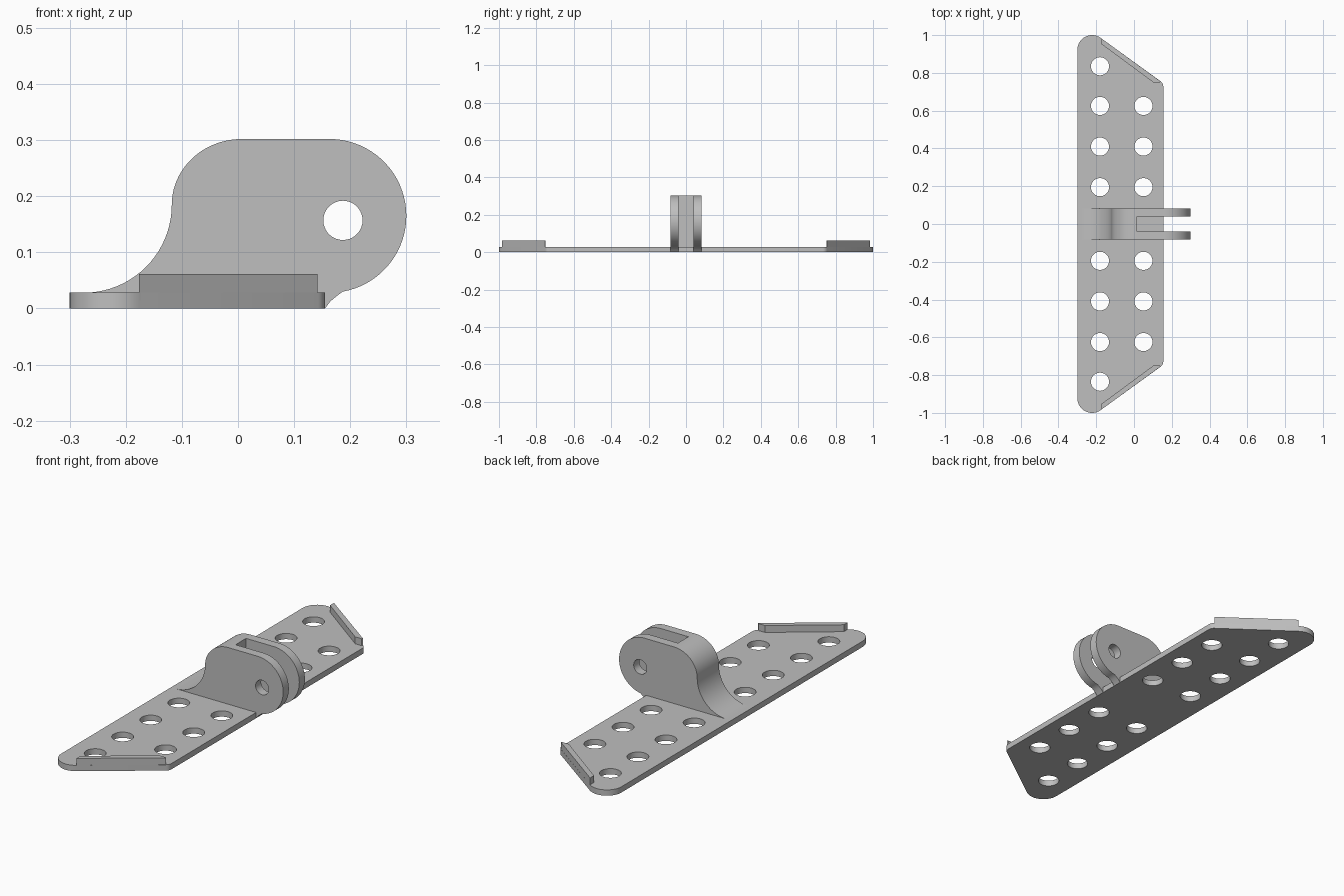
import bpy, bmesh, math
from mathutils import Matrix, Vector

cube = bpy.data.objects.get("Cube")
if cube:
    bpy.data.objects.remove(cube, do_unlink=True)

grey = bpy.data.materials.new("plain grey")
grey.use_nodes = True
COLOUR = (0.52, 0.52, 0.52, 1)
grey.diffuse_color = COLOUR
grey.node_tree.nodes["Principled BSDF"].inputs["Base Color"].default_value = COLOUR


def arc(cx, cy, r, start, end, steps=16, ry=None):
    """Points on an arc, angles in degrees."""
    ry = ry or r
    angles = [math.radians(start + (end - start) * i / steps) for i in range(steps + 1)]
    return [(cx + r * math.cos(a), cy + ry * math.sin(a)) for a in angles]


def prism(name, outlines, low, high, along_y=False):
    """Extrude closed outlines along z, or along y when they lie in xz."""
    bm = bmesh.new()
    for outline in outlines:
        if along_y:
            points, step = [(x, low, z) for x, z in outline], Vector((0, high - low, 0))
        else:
            points, step = [(x, y, low) for x, y in outline], Vector((0, 0, high - low))
        face = bm.faces.new([bm.verts.new(p) for p in points])
        grown = bmesh.ops.extrude_face_region(bm, geom=[face])["geom"]
        bmesh.ops.translate(bm, vec=step, verts=[g for g in grown if isinstance(g, bmesh.types.BMVert)])
    bmesh.ops.recalc_face_normals(bm, faces=bm.faces)
    mesh = bpy.data.meshes.new(name)
    bm.to_mesh(mesh)
    bm.free()
    mesh.materials.append(grey)
    obj = bpy.data.objects.new(name, mesh)
    bpy.context.collection.objects.link(obj)
    return obj


def select(obj):
    bpy.ops.object.select_all(action="DESELECT")
    obj.select_set(True)
    bpy.context.view_layer.objects.active = obj


def cut(obj, cutter):
    cutter.hide_render = True
    mod = obj.modifiers.new("cut", "BOOLEAN")
    mod.operation, mod.solver, mod.object = "DIFFERENCE", "EXACT", cutter
    select(obj)
    bpy.ops.object.modifier_apply(modifier=mod.name)
    bpy.data.objects.remove(cutter, do_unlink=True)


def smooth(obj):
    select(obj)
    bpy.ops.object.shade_smooth_by_angle(angle=math.radians(25))


THICK = 0.028

# Base plate: rounded trapezoid, mirrored front to back
half = arc(0.125, 0.73, 0.03, 0, 54, 6) + arc(-0.222, 0.922, 0.078, 54, 180, 18)
plate = prism("base_plate", [half + [(x, -y) for x, y in reversed(half)]], 0, THICK)

# Two rows of screw holes
rows = [(-0.18, (0.195, 0.41, 0.625, 0.835)), (0.05, (0.195, 0.41, 0.625))]
holes = [arc(x, side * y, 0.048, 0, 350, 35)
         for x, ys in rows for y in ys for side in (-1, 1)]
cut(plate, prism("screw_hole_cutter", holes, -0.1, 0.1))
smooth(plate)

# Raised lips along the slanted ends
lip = [(-0.176, 0.985), (0.142, 0.754), (0.137, 0.75), (0.102, 0.75), (-0.176, 0.955)]
for name, side in (("front_lip", -1), ("back_lip", 1)):
    prism(name, [[(x, side * y) for x, y in lip]], 0.014, 0.0615)

# Hinge bracket: swept foot, domed back, round nose
profile = [(-0.275, 0.014)]
profile += arc(-0.275, 0.185, 0.157, -90, 0, 20)
profile += arc(0.007, 0.185, 0.125, 180, 90, 20, ry=0.117)[1:]
profile += arc(0.163, 0.165, 0.137, 90, -80, 36)
profile += [(0.176, 0.022), (0.165, 0.013), (0.155, 0), (0.14, 0.014)]
bracket = prism("hinge_bracket", [profile], -0.083, 0.083, along_y=True)

# Fork slot and pin hole
slot = [(0.015, -0.04), (0.4, -0.04), (0.4, 0.04), (0.015, 0.04)]
cut(bracket, prism("slot_cutter", [slot], -0.1, 0.5))
cut(bracket, prism("pin_hole_cutter", [arc(0.187, 0.157, 0.035, 0, 350, 35)], -0.2, 0.2, along_y=True))
smooth(bracket)
